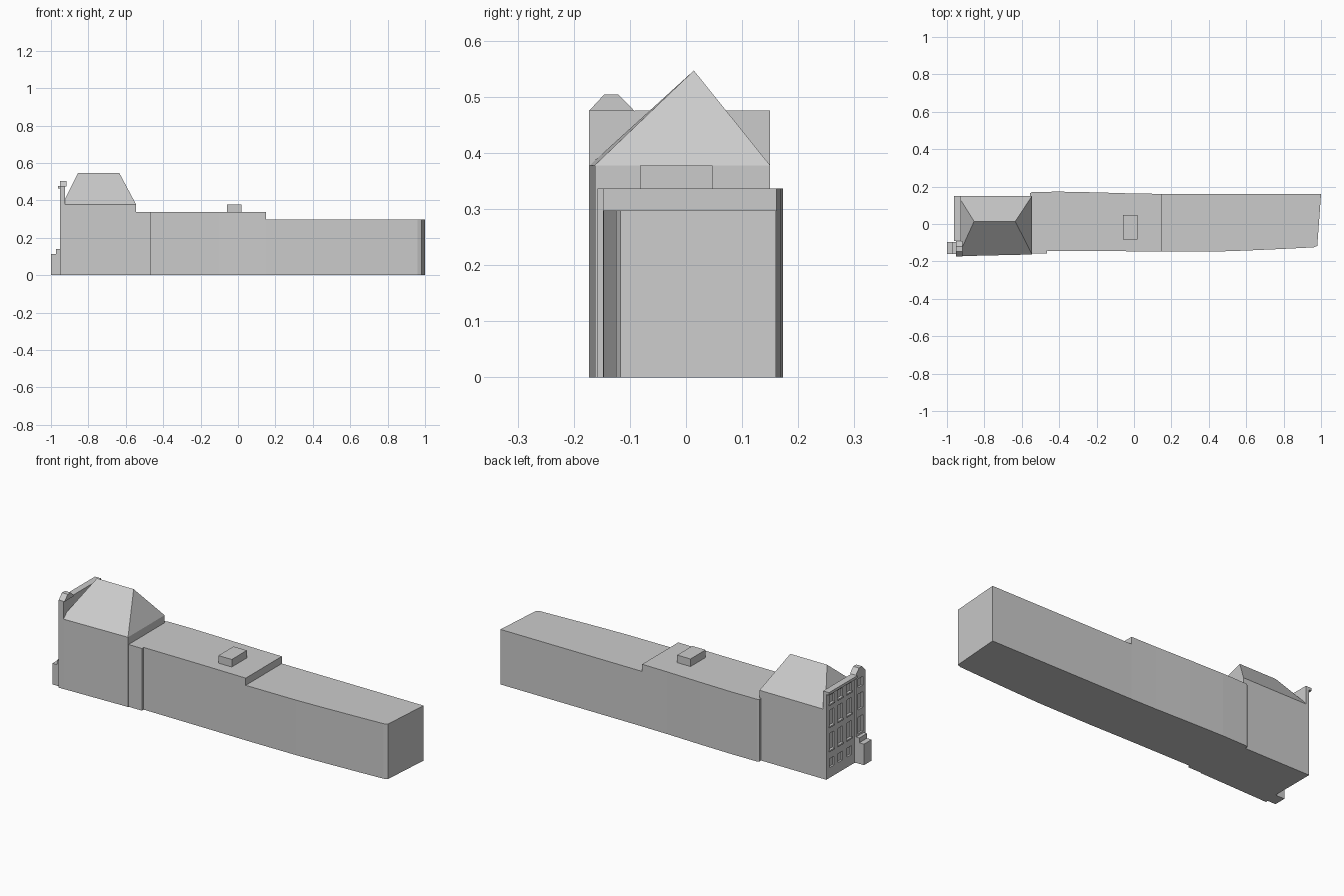
import bpy, bmesh

if "Cube" in bpy.data.objects:
    bpy.data.objects.remove(bpy.data.objects["Cube"])


def make(name, bm):
    bmesh.ops.recalc_face_normals(bm, faces=bm.faces[:])
    me = bpy.data.meshes.new(name)
    bm.to_mesh(me)
    bm.free()
    ob = bpy.data.objects.new(name, me)
    bpy.context.collection.objects.link(ob)
    return ob


def add_extrusion(bm, pts, offset):
    face = bm.faces.new([bm.verts.new(p) for p in pts])
    res = bmesh.ops.extrude_face_region(bm, geom=[face])
    verts = [g for g in res["geom"] if isinstance(g, bmesh.types.BMVert)]
    bmesh.ops.translate(bm, verts=verts, vec=offset)


def plan(name, pts, z0, z1):
    bm = bmesh.new()
    add_extrusion(bm, [(x, y, z0) for x, y in pts], (0, 0, z1 - z0))
    return make(name, bm)


def rect(x0, x1, y0, y1):
    return [(x0, y0), (x1, y0), (x1, y1), (x0, y1)]


def box(name, x0, x1, y0, y1, z0, z1):
    return plan(name, rect(x0, x1, y0, y1), z0, z1)


# Long rear wings, following the gently bent street outline
plan("middle_wing", [(-0.545, -0.158), (-0.465, -0.158), (-0.465, -0.143), (-0.1, -0.145),
                     (0.15, -0.148), (0.15, 0.161), (0.0, 0.163), (-0.2, 0.169),
                     (-0.4, 0.173), (-0.545, 0.171), (-0.555, 0.165), (-0.555, 0.1),
                     (-0.545, 0.1)], 0, 0.337)
plan("rear_wing", [(0.15, -0.148), (0.45, -0.147), (0.6, -0.142), (0.8, -0.133),
                   (0.96, -0.125), (0.98, -0.117), (1.0, 0.16), (0.15, 0.161)], 0, 0.298)
box("roof_hatch", -0.06, 0.02, -0.082, 0.047, 0.337, 0.378)

# Front house body and hipped roof
plan("house_body", [(-0.926, -0.172), (-0.545, -0.162), (-0.545, 0.15), (-0.926, 0.15)], 0, 0.378)
bm = bmesh.new()
v = [bm.verts.new(p) for p in [(-0.94, -0.172, 0.378), (-0.545, -0.163, 0.378),
                               (-0.545, 0.15, 0.378), (-0.94, 0.15, 0.378),
                               (-0.855, 0.014, 0.547), (-0.635, 0.014, 0.547)]]
for f in [(0, 1, 5, 4), (1, 2, 5), (2, 3, 4, 5), (3, 0, 4), (3, 2, 1, 0)]:
    bm.faces.new([v[i] for i in f])
make("hipped_roof", bm)

# Street facade with a slightly projecting bay, rising as a parapet
facade = plan("facade", [(-0.946, 0.15), (-0.946, -0.092), (-0.953, -0.092),
                         (-0.953, -0.173), (-0.926, -0.173), (-0.926, 0.15)], 0, 0.475)

# Window recesses
rows = [(0.055, 0.103), (0.15, 0.24), (0.28, 0.365), (0.40, 0.447)]
bm = bmesh.new()
for y, wall, floors in [(0.105, -0.946, rows), (0.03, -0.946, rows),
                        (-0.045, -0.946, rows), (-0.132, -0.953, rows[1:])]:
    for z0, z1 in floors:
        add_extrusion(bm, [(-0.98, py, z0) for py in (y - 0.02, y + 0.02)] +
                      [(-0.98, py, z1) for py in (y + 0.02, y - 0.02)],
                      (wall + 0.01 + 0.98, 0, 0))
cutter = make("window_cutter", bm)
cutter.hide_render = True
mod = facade.modifiers.new("windows", "BOOLEAN")
mod.operation = "DIFFERENCE"
mod.solver = "EXACT"
mod.object = cutter
bpy.context.view_layer.objects.active = facade
bpy.ops.object.modifier_apply(modifier=mod.name)
bpy.data.objects.remove(cutter)

# Window sills
for y in (0.105, 0.03, -0.045):
    for i, (z0, z1) in enumerate(rows[1:]):
        box("window_sill", -0.95, -0.945, y - 0.024, y + 0.024, z0 - 0.008, z0)

# Cornice and bay gable
box("cornice", -0.962, -0.926, -0.092, 0.15, 0.462, 0.476)
bm = bmesh.new()
add_extrusion(bm, [(-0.953, -0.173, 0.475), (-0.953, -0.092, 0.475),
                   (-0.953, -0.12, 0.504), (-0.953, -0.146, 0.504)], (0.035, 0, 0))
make("bay_gable", bm)

# Entrance porch with stepped top
box("porch", -1.0, -0.95, -0.16, -0.095, 0, 0.114)
box("porch_upper_step", -0.972, -0.95, -0.16, -0.095, 0.114, 0.14)
